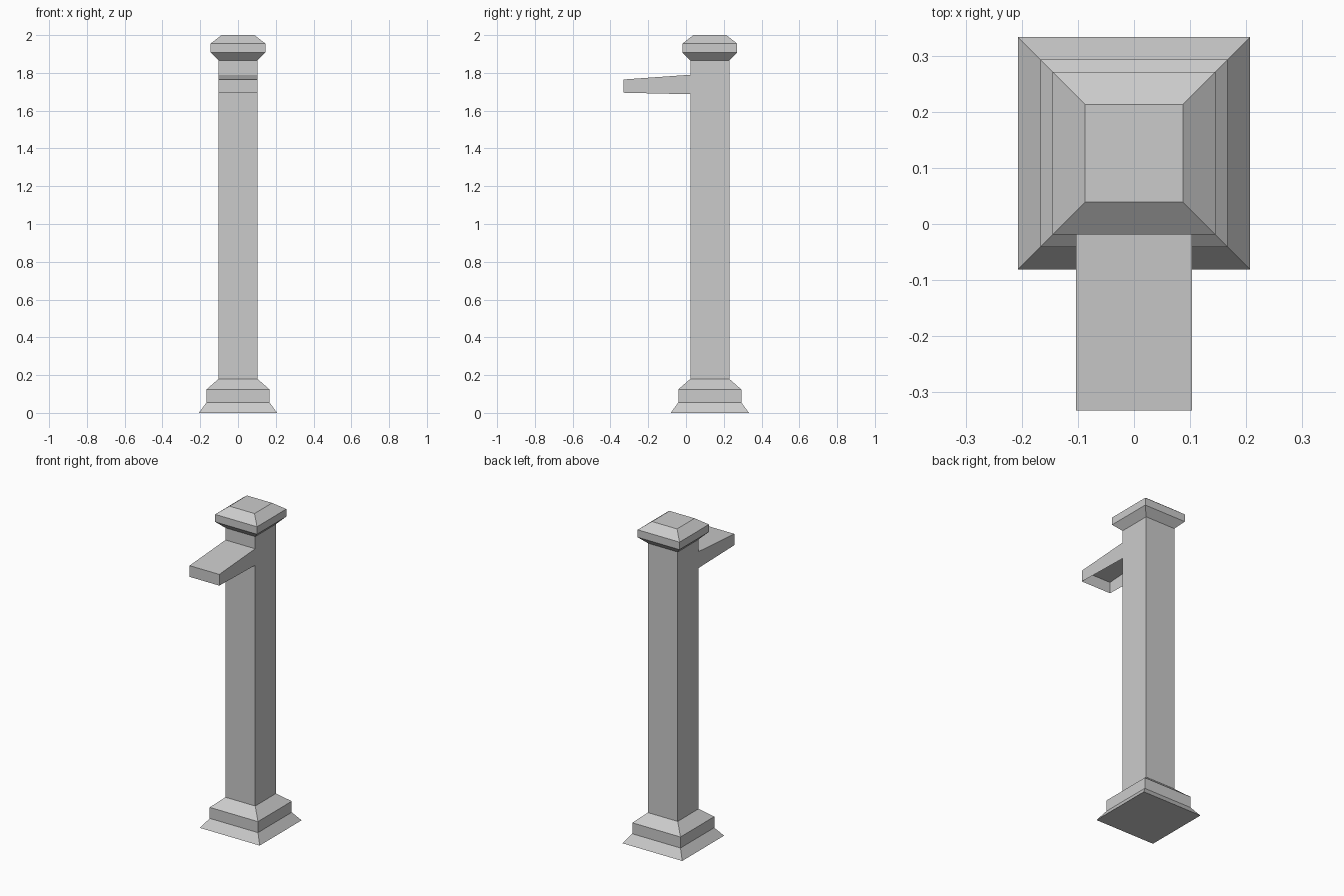
import bpy

if "Cube" in bpy.data.objects:
    bpy.data.objects.remove(bpy.data.objects["Cube"])

CY = 0.126   # y centre of the square post
HW = 0.103   # half width of shaft and arm


def make_object(name, verts, faces):
    mesh = bpy.data.meshes.new(name)
    mesh.from_pydata(verts, [], faces)
    mesh.update()
    obj = bpy.data.objects.new(name, mesh)
    bpy.context.collection.objects.link(obj)
    return obj


def square_loft(name, profile):
    """Stack square rings given as (half width, z) and cap both ends."""
    verts, faces = [], []
    for h, z in profile:
        verts += [(sx * h, CY + sy * h, z)
                  for sx, sy in ((-1, -1), (1, -1), (1, 1), (-1, 1))]
    for r in range(len(profile) - 1):
        a = r * 4
        for i in range(4):
            j = (i + 1) % 4
            faces.append((a + i, a + j, a + 4 + j, a + 4 + i))
    n = len(verts)
    faces += [(3, 2, 1, 0), (n - 4, n - 3, n - 2, n - 1)]
    return make_object(name, verts, faces)


# Post: flared plinth, plain shaft and bevelled cap in one closed skin
square_loft("post", [
    (0.207, 0.0), (0.167, 0.055), (0.167, 0.124), (HW, 0.18),
    (HW, 1.866), (0.145, 1.908), (0.145, 1.955), (0.087, 2.0),
])

# Arm: thin tapered hood, open underneath
side = [(-0.332, 1.695), (-0.332, 1.765), (CY - HW, 1.79), (CY - HW, 1.687)]
make_object(
    "arm_hood",
    [(x, y, z) for x in (-HW, HW) for y, z in side],
    [(0, 3, 2, 1), (4, 5, 6, 7),      # sides
     (0, 1, 5, 4), (1, 2, 6, 5)],     # front and top
)
